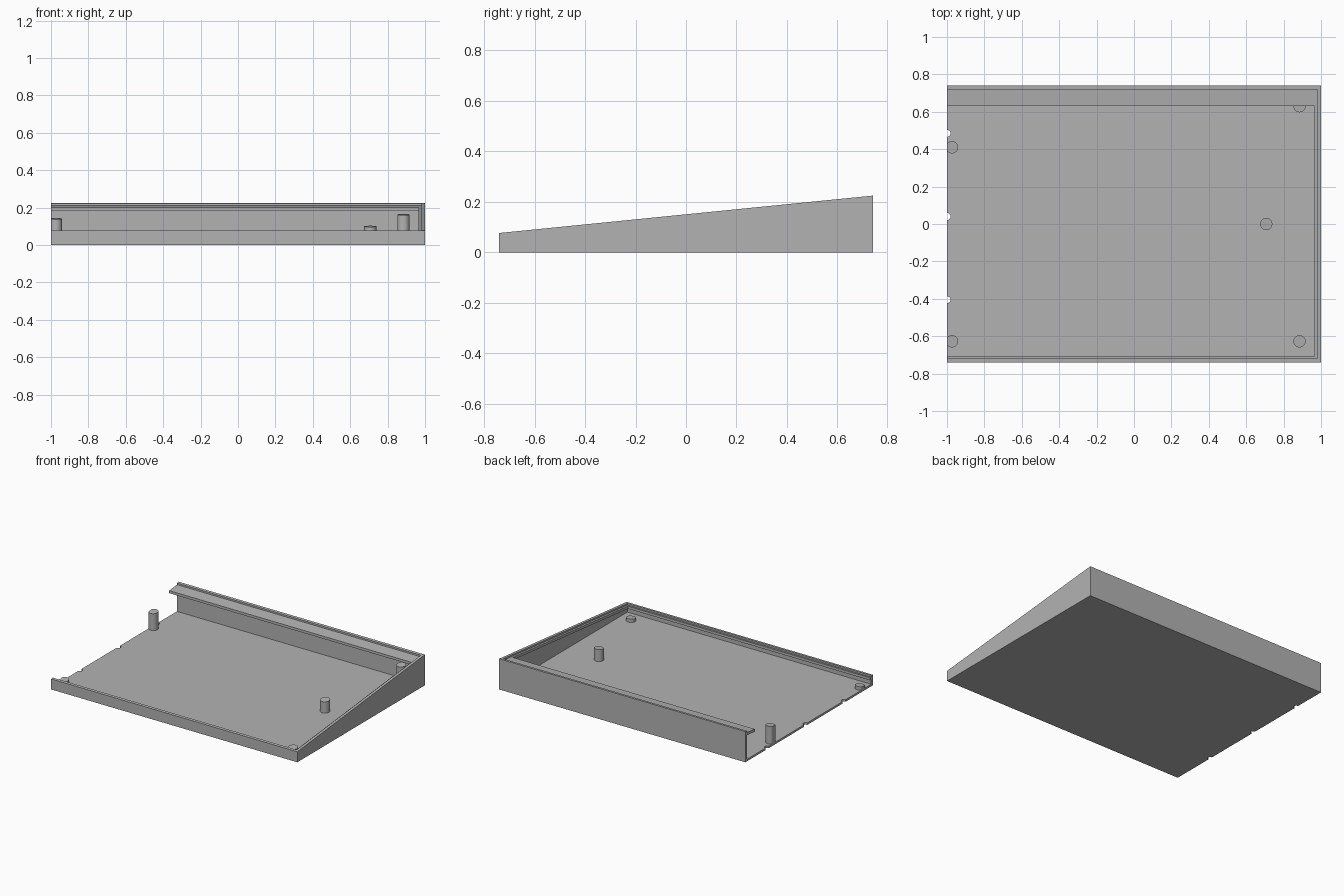
import bpy, bmesh, math

if "Cube" in bpy.data.objects:
    bpy.data.objects.remove(bpy.data.objects["Cube"])

HX, HY = 1.0, 0.74      # half width and half depth
WALL = 0.02             # wall thickness
FLOOR = 0.015           # floor thickness

grey = bpy.data.materials.new("case_grey")
grey.diffuse_color = (0.45, 0.45, 0.45, 1)
grey.use_nodes = True
grey.node_tree.nodes["Principled BSDF"].inputs["Base Color"].default_value = grey.diffuse_color


def slope(drop=0.0):
    """Height of the tilted rim plane, lowered by drop."""
    return lambda y: 0.151 + 0.1 * y - drop


def flat(z):
    return lambda y: z


def prism(name, outline, bottom, top, smooth=False):
    """Solid over a plan outline (counter-clockwise) between two height functions."""
    bm = bmesh.new()
    lo = [bm.verts.new((x, y, bottom(y))) for x, y in outline]
    hi = [bm.verts.new((x, y, top(y))) for x, y in outline]
    n = len(outline)
    bm.faces.new(lo[::-1])
    bm.faces.new(hi)
    for i in range(n):
        j = (i + 1) % n
        bm.faces.new((lo[i], lo[j], hi[j], hi[i]))
    bmesh.ops.recalc_face_normals(bm, faces=bm.faces)
    mesh = bpy.data.meshes.new(name)
    bm.to_mesh(mesh)
    bm.free()
    mesh.materials.append(grey)
    ob = bpy.data.objects.new(name, mesh)
    bpy.context.collection.objects.link(ob)
    if smooth:
        bpy.ops.object.select_all(action='DESELECT')
        ob.select_set(True)
        bpy.context.view_layer.objects.active = ob
        bpy.ops.object.shade_smooth_by_angle(angle=math.radians(30))
    return ob


def u_shape(x, front, back, xi, front_i, back_i):
    """Plan of a three-sided rim, open on the left."""
    return [(-HX, front), (x, front), (x, back), (-HX, back),
            (-HX, back_i), (xi, back_i), (xi, front_i), (-HX, front_i)]


# Outer walls with a sloping rim
ix, iy = HX - WALL, HY - WALL
prism("walls", u_shape(HX, -HY, HY, ix, -iy, iy), flat(0), slope())

# Recessed ledge: narrow at front and side, wide shelf at the back
prism("ledge", u_shape(ix, -iy, iy, 0.965, -0.705, 0.63), slope(0.031), slope(0.012))

# Floor with half-round notches along the open left edge
floor = [(-HX, -iy), (ix, -iy), (ix, iy), (-HX, iy)]
for cy in (0.485, 0.04, -0.405):
    for k in range(9):
        a = math.pi / 2 - math.pi * k / 8
        floor.append((-HX + 0.019 * math.cos(a), cy + 0.019 * math.sin(a)))
prism("floor", floor, flat(0), flat(FLOOR))

# Support posts, trimmed flat where they meet the open edge
R, SIDES = 0.033, 24
for i, (cx, cy) in enumerate([(-0.973, 0.41), (-0.973, -0.627), (0.885, -0.627),
                              (0.885, 0.63), (0.707, 0.0)]):
    ring = []
    for k in range(SIDES):
        a = 2 * math.pi * k / SIDES
        ring.append((max(cx + R * math.cos(a), -HX), cy + R * math.sin(a)))
    prism(f"post_{i + 1}", ring, flat(FLOOR), slope(0.051), smooth=True)
